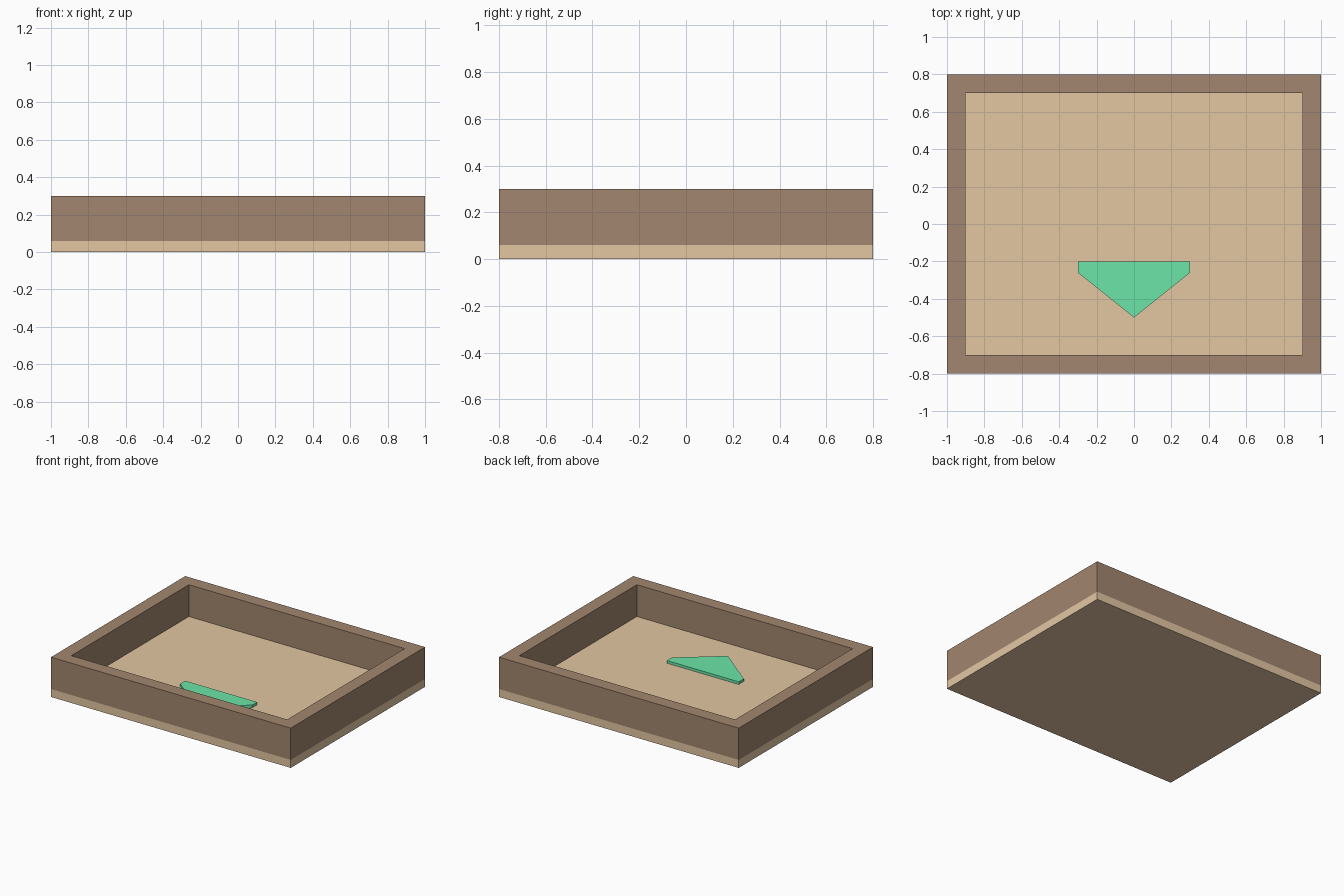
import bpy
import bmesh

WIDTH, DEPTH, HEIGHT = 2.0, 1.6, 0.3
FLOOR, WALL, PLATE = 0.06, 0.1, 0.02

cube = bpy.data.objects.get("Cube")
if cube:
    bpy.data.objects.remove(cube, do_unlink=True)


def material(name, rgb):
    mat = bpy.data.materials.new(name)
    mat.use_nodes = True
    color = (*rgb, 1.0)
    mat.diffuse_color = color
    mat.node_tree.nodes["Principled BSDF"].inputs["Base Color"].default_value = color
    return mat


def rectangle(width, depth):
    x, y = width / 2, depth / 2
    return [(-x, -y), (x, -y), (x, y), (-x, y)]


def prism(name, outline, bottom, top, mat, rim=None):
    """Extrude an outline upwards; with rim, keep only a border of that width."""
    bm = bmesh.new()
    face = bm.faces.new([bm.verts.new((x, y, bottom)) for x, y in outline])
    bm.normal_update()
    if rim:
        bmesh.ops.inset_individual(bm, faces=[face], thickness=rim, use_even_offset=True)
        bmesh.ops.delete(bm, geom=[face], context='FACES')
    result = bmesh.ops.extrude_face_region(bm, geom=bm.faces[:], use_keep_orig=True)
    raised = [g for g in result["geom"] if isinstance(g, bmesh.types.BMVert)]
    bmesh.ops.translate(bm, verts=raised, vec=(0, 0, top - bottom))
    bmesh.ops.recalc_face_normals(bm, faces=bm.faces[:])
    mesh = bpy.data.meshes.new(name)
    bm.to_mesh(mesh)
    bm.free()
    mesh.materials.append(mat)
    obj = bpy.data.objects.new(name, mesh)
    bpy.context.scene.collection.objects.link(obj)


tan = material("tan_floor", (0.77, 0.57, 0.365))
brown = material("brown_wall", (0.36, 0.237, 0.158))
green = material("green_marker", (0.15, 0.78, 0.39))

# Tray: floor slab with a rectangular wall on top
prism("floor", rectangle(WIDTH, DEPTH), 0, FLOOR, tan)
prism("walls", rectangle(WIDTH, DEPTH), FLOOR, HEIGHT, brown, rim=WALL)

# Pointed marker plate lying on the floor, tip towards the front
marker = [(-0.3, -0.2), (-0.3, -0.26), (0, -0.5), (0.3, -0.26), (0.3, -0.2)]
prism("pointed_marker", marker, FLOOR, FLOOR + PLATE, green)
